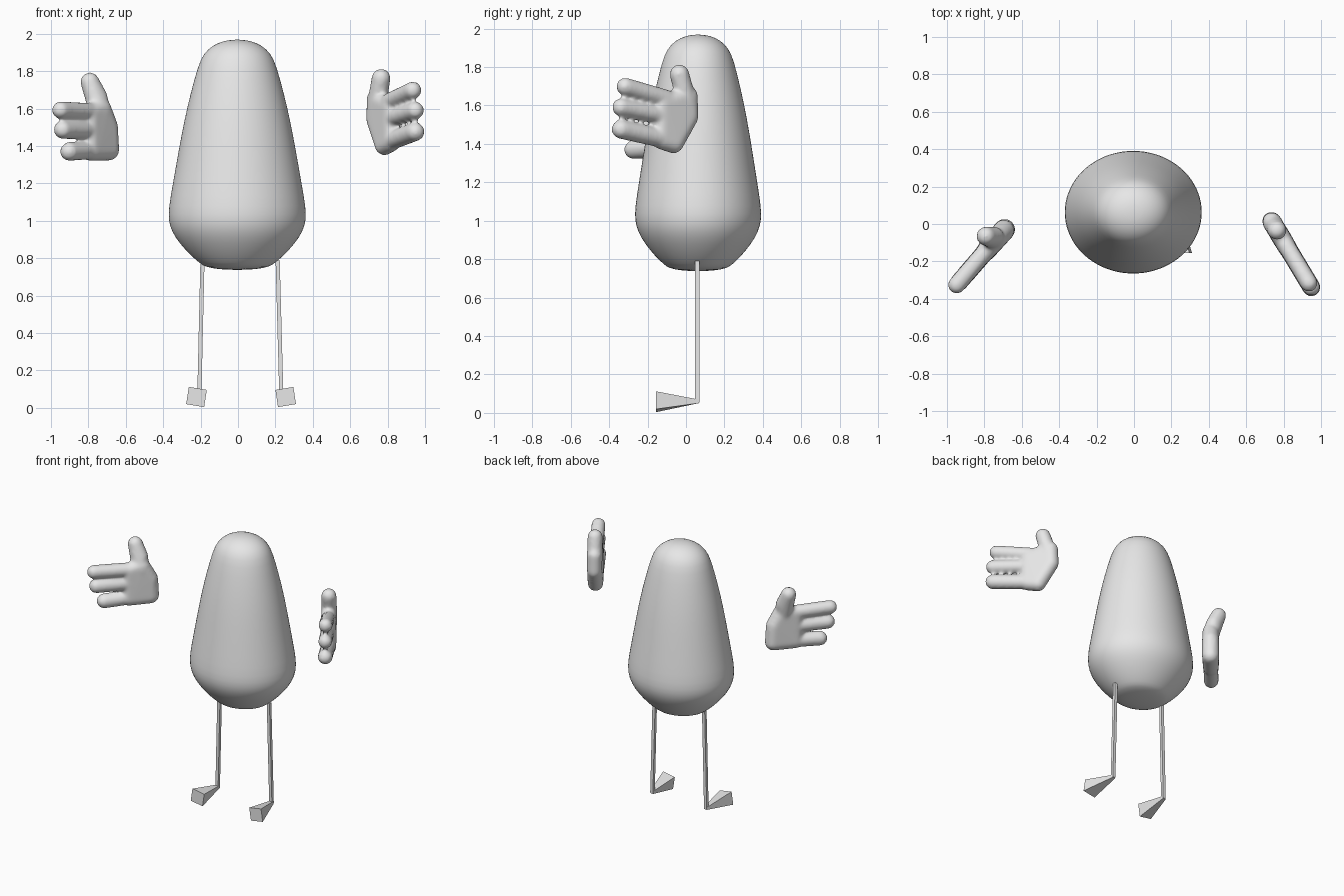
import bpy, bmesh, math
from mathutils import Matrix, Vector

if "Cube" in bpy.data.objects:
    bpy.data.objects.remove(bpy.data.objects["Cube"], do_unlink=True)

grey = bpy.data.materials.new("light grey")
grey.use_nodes = True
grey.diffuse_color = (0.8, 0.8, 0.8, 1)
grey.node_tree.nodes["Principled BSDF"].inputs["Base Color"].default_value = (0.8, 0.8, 0.8, 1)


def finish(name, bm, smooth=False):
    bmesh.ops.recalc_face_normals(bm, faces=bm.faces)
    mesh = bpy.data.meshes.new(name)
    bm.to_mesh(mesh)
    bm.free()
    mesh.materials.append(grey)
    obj = bpy.data.objects.new(name, mesh)
    bpy.context.collection.objects.link(obj)
    for poly in mesh.polygons:
        poly.use_smooth = smooth
    return obj


def apply_modifiers(obj):
    bpy.ops.object.select_all(action='DESELECT')
    obj.select_set(True)
    bpy.context.view_layer.objects.active = obj
    for mod in list(obj.modifiers):
        bpy.ops.object.modifier_apply(modifier=mod.name)
    bpy.ops.object.shade_smooth()


# Body: pear-shaped lathe, slightly narrower front to back
PROFILE = [(0, 1.97), (0.07, 1.963), (0.13, 1.94), (0.18, 1.895), (0.21, 1.83),
           (0.253, 1.67), (0.283, 1.54), (0.31, 1.4), (0.345, 1.2), (0.368, 1.07),
           (0.369, 1.0), (0.35, 0.94), (0.31, 0.88), (0.25, 0.815), (0.2, 0.773),
           (0.17, 0.753), (0.1, 0.741), (0, 0.737)]
bm = bmesh.new()
verts = [bm.verts.new((r, 0, z)) for r, z in PROFILE]
edges = [bm.edges.new(pair) for pair in zip(verts, verts[1:])]
bmesh.ops.spin(bm, geom=verts + edges, cent=(0, 0, 0), axis=(0, 0, 1),
               angle=math.tau, steps=40, use_duplicate=False)
bmesh.ops.remove_doubles(bm, verts=bm.verts, dist=0.0005)
bmesh.ops.transform(bm, verts=bm.verts,
                    matrix=Matrix.Translation((-0.004, 0.063, 0)) @ Matrix.Diagonal((1, 0.895, 1, 1)))
body = finish("body", bm, True)
body.modifiers.new("Subdivision", 'SUBSURF').levels = 1
apply_modifiers(body)


# Legs and feet: square section lofts between two quads
def loft(name, first, second):
    bm = bmesh.new()
    a = [bm.verts.new(p) for p in first]
    b = [bm.verts.new(p) for p in second]
    bm.faces.new(a)
    bm.faces.new(b)
    for i in range(4):
        j = (i + 1) % 4
        bm.faces.new((a[i], a[j], b[j], b[i]))
    return finish(name, bm)


def quad(centre, u, v):
    c, u, v = Vector(centre), Vector(u), Vector(v)
    return [c - u - v, c + u - v, c + u + v, c - u + v]


for side, name, hip, ankle, toe in ((1, "left", 0.212, 0.232, 0.255),
                                    (-1, "right", -0.19, -0.207, -0.222)):
    loft(name + "_leg",
         quad((hip, 0.059, 0.79), (0.011, 0, 0), (0, 0.011, 0)),
         quad((ankle, 0.059, 0.055), (0.011, 0, 0), (0, 0.011, 0)))
    loft(name + "_foot",
         quad((toe, -0.155, 0.058), (0.048, 0, 0.008 * side), (-0.007 * side, 0, 0.046)),
         quad((ankle, 0.068, 0.06), (0.011, 0, 0), (0, 0, 0.009)))


# Hands: hulls of spheres fused into one soft mitten-like mesh
def hand(name, side, plane, hulls):
    x0, y0, slope = plane
    bm = bmesh.new()
    for hull in hulls:
        part = bmesh.new()
        for x, z, r, shift in hull:
            place = Matrix.Translation((side * x, y0 - slope * (x - x0) + shift, z))
            bmesh.ops.create_icosphere(part, subdivisions=3, radius=r, matrix=place)
        result = bmesh.ops.convex_hull(part, input=part.verts)
        inner = {g for g in result["geom_interior"] if isinstance(g, bmesh.types.BMVert)}
        bmesh.ops.delete(part, geom=list(inner), context='VERTS')
        temp = bpy.data.meshes.new("temp")
        part.to_mesh(temp)
        part.free()
        bm.from_mesh(temp)
        bpy.data.meshes.remove(temp)
    obj = finish(name, bm, True)
    remesh = obj.modifiers.new("Fuse", 'REMESH')
    remesh.mode = 'VOXEL'
    remesh.voxel_size = 0.011
    soften = obj.modifiers.new("Soften", 'SMOOTH')
    soften.factor = 0.5
    soften.iterations = 8
    apply_modifiers(obj)


def finger(root, tip, r=0.047):
    return [(*root, r, 0), (*tip, r, 0)]


hand("left_hand", 1, (0.754, -0.016, 1.66), [
    [(0.737, 1.65, 0.05, 0), (0.735, 1.54, 0.05, 0), (0.783, 1.402, 0.052, 0),
     (0.82, 1.42, 0.05, 0), (0.82, 1.61, 0.05, 0)],
    [(0.742, 1.62, 0.053, 0), (0.765, 1.763, 0.051, 0)],
    finger((0.81, 1.637), (0.935, 1.698)),
    finger((0.81, 1.545), (0.948, 1.59)),
    finger((0.81, 1.425), (0.948, 1.476), 0.05)])

hand("right_hand", -1, (0.71, -0.05, 1.16), [
    [(0.692, 1.378, 0.057, 0), (0.697, 1.5, 0.057, 0), (0.732, 1.6, 0.055, 0),
     (0.79, 1.578, 0.05, 0), (0.79, 1.373, 0.053, 0)],
    [(0.738, 1.58, 0.057, 0), (0.75, 1.66, 0.053, 0.03), (0.792, 1.743, 0.051, 0.08)],
    finger((0.79, 1.583), (0.948, 1.592)),
    finger((0.79, 1.485), (0.937, 1.487), 0.049),
    finger((0.79, 1.378), (0.902, 1.37), 0.05)])
